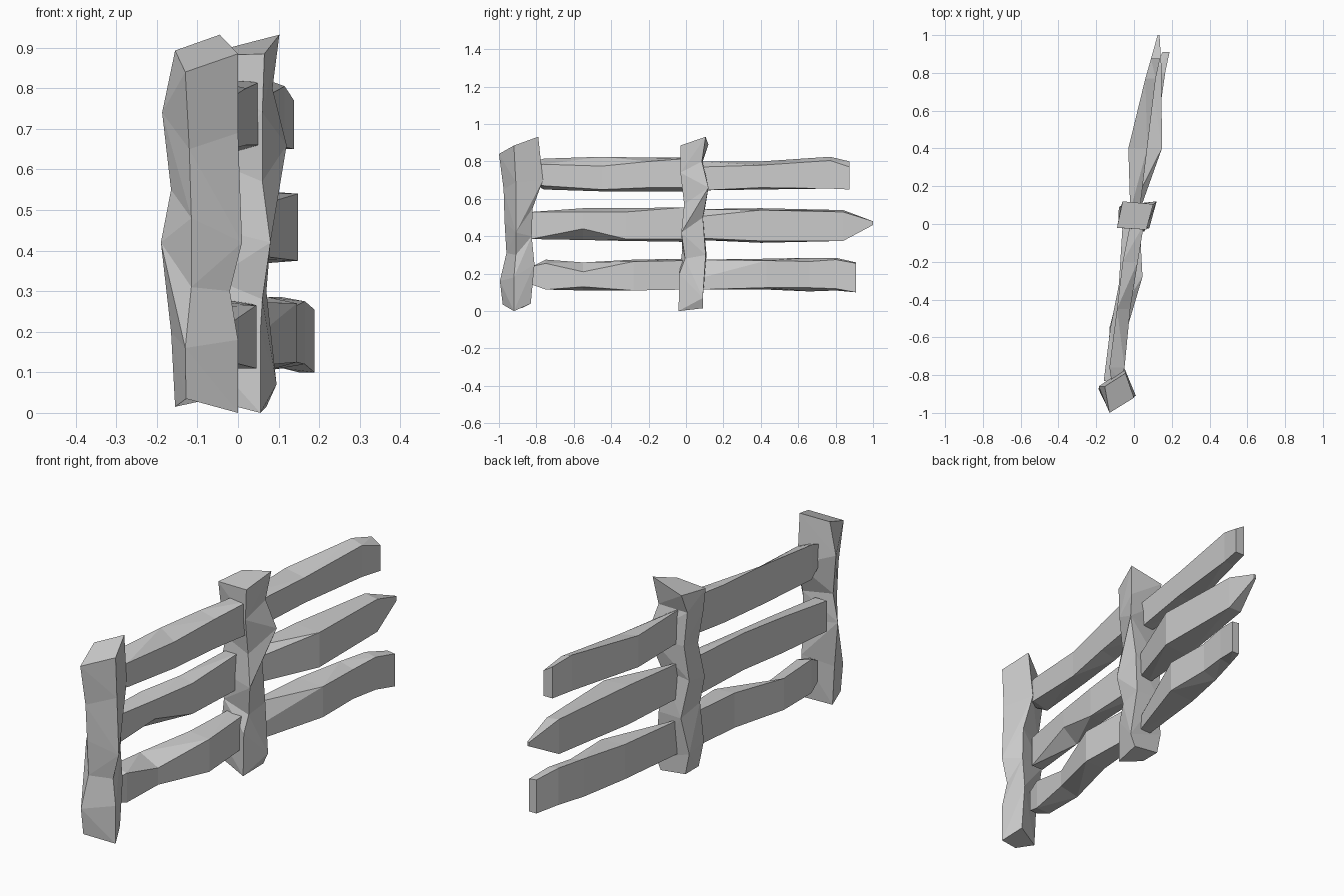
import bpy, bmesh
from mathutils import Vector


def loft(name, rings):
    """Skin four-cornered rings into a closed, faceted timber (convex diagonals)."""
    bm = bmesh.new()
    loops = [[bm.verts.new(Vector(p)) for p in ring] for ring in rings]
    for a, b in zip(loops, loops[1:]):
        mid = sum((v.co for v in a + b), Vector()) / 8
        for i in range(4):
            j = (i + 1) % 4
            n = (b[j].co - a[i].co).cross(b[i].co - a[j].co)
            if n.dot(a[i].co - mid) < 0:
                n = -n
            if n.dot(a[i].co + b[j].co) > n.dot(a[j].co + b[i].co):
                bm.faces.new((a[i], a[j], b[j]))
                bm.faces.new((a[i], b[j], b[i]))
            else:
                bm.faces.new((a[i], a[j], b[i]))
                bm.faces.new((a[j], b[j], b[i]))
    bm.faces.new(loops[0][::-1])
    bm.faces.new(loops[-1])
    bmesh.ops.recalc_face_normals(bm, faces=bm.faces[:])
    mesh = bpy.data.meshes.new(name)
    bm.to_mesh(mesh)
    bm.free()
    obj = bpy.data.objects.new(name, mesh)
    bpy.context.collection.objects.link(obj)
    return obj


def rail(name, stations):
    """Stations: y, left x, right x, bottom z, top z, right-bottom rise, right-top drop."""
    rings = []
    for y, x0, x1, z0, z1, rise, drop in stations:
        rings.append([(x0, y, z0), (x1, y, z0 + rise),
                      (x1, y, z1 - drop), (x0, y, z1)])
    loft(name, rings)


# Posts: rings of left, front, right and back corners with chipped heights
loft("end_post", [
    [(-.155, -.88, .015), (-.128, -.98, .035), (0, -.92, 0), (-.04, -.83, .04)],
    [(-.165, -.88, .20), (-.13, -.995, .16), (0, -.92, .18), (-.04, -.81, .25)],
    [(-.19, -.87, .42), (-.115, -.96, .31), (-.02, -.91, .30), (-.04, -.825, .40)],
    [(-.165, -.87, .55), (-.115, -.97, .48), (.01, -.91, .42), (-.04, -.82, .55)],
    [(-.187, -.86, .74), (-.12, -.975, .65), (0, -.91, .69), (-.05, -.765, .70)],
    [(-.155, -.86, .893), (-.13, -1.0, .84), (0, -.92, .885), (-.045, -.79, .932)],
])
loft("middle_post", [
    [(-.06, .09, .03), (-.06, -.01, .03), (.055, -.04, 0), (.07, .09, .015)],
    [(-.08, .09, .13), (-.08, -.02, .15), (.055, -.035, .2), (.095, .09, .07)],
    [(-.05, .11, .30), (-.06, -.02, .33), (.06, -.005, .28), (.07, .105, .30)],
    [(-.08, .09, .48), (-.085, -.02, .46), (.08, -.025, .42), (.065, .09, .5)],
    [(-.06, .10, .64), (-.06, -.005, .62), (.06, -.01, .57), (.12, .12, .66)],
    [(-.07, .09, .80), (-.085, -.01, .78), (.06, -.03, .74), (.085, .085, .8)],
    [(-.06, .12, .89), (-.09, -.02, .88), (.065, -.03, .885), (.102, .105, .932)],
])

# Front section rails
rail("front_top_rail", [
    (-.83, -.12, -.07, .69, .79, 0, .01),
    (-.76, -.13, -.05, .65, .815, .02, .03),
    (-.45, -.09, -.02, .64, .825, .01, .05),
    (-.20, -.06, .02, .64, .82, .02, .02),
    (.0, -.02, .053, .64, .82, .02, .005),
])
rail("front_middle_rail", [
    (-.83, -.16, -.10, .385, .53, 0, 0),
    (-.55, -.125, -.05, .38, .55, .06, .02),
    (-.32, -.08, -.015, .375, .55, .01, .02),
    (.0, -.06, .0, .37, .555, .015, 0),
])
rail("front_bottom_rail", [
    (-.82, -.12, -.08, .14, .24, 0, 0),
    (-.75, -.135, -.06, .115, .275, 0, .02),
    (-.55, -.13, -.035, .11, .26, .02, .05),
    (-.28, -.06, .045, .11, .275, 0, .01),
    (.0, -.04, .03, .115, .28, 0, .01),
])

# Back section rails
rail("back_top_rail", [
    (.07, -.02, .03, .645, .80, 0, .03),
    (.40, -.03, .07, .65, .80, .01, .02),
    (.77, .06, .115, .655, .825, 0, .02),
    (.875, .09, .138, .65, .80, 0, .03),
])
rail("back_middle_rail", [
    (.07, -.02, .03, .38, .545, .01, .04),
    (.40, .02, .148, .365, .55, .01, .01),
    (.84, .08, .145, .375, .54, 0, .01),
    (1.0, .125, .135, .46, .48, 0, 0),
])
rail("back_bottom_rail", [
    (.07, -.02, .03, .115, .275, .0, .10),
    (.43, .02, .145, .115, .28, .01, .01),
    (.66, .075, .145, .105, .285, .02, .02),
    (.80, .11, .165, .11, .285, .01, .01),
    (.91, .15, .188, .10, .26, 0, .005),
])
